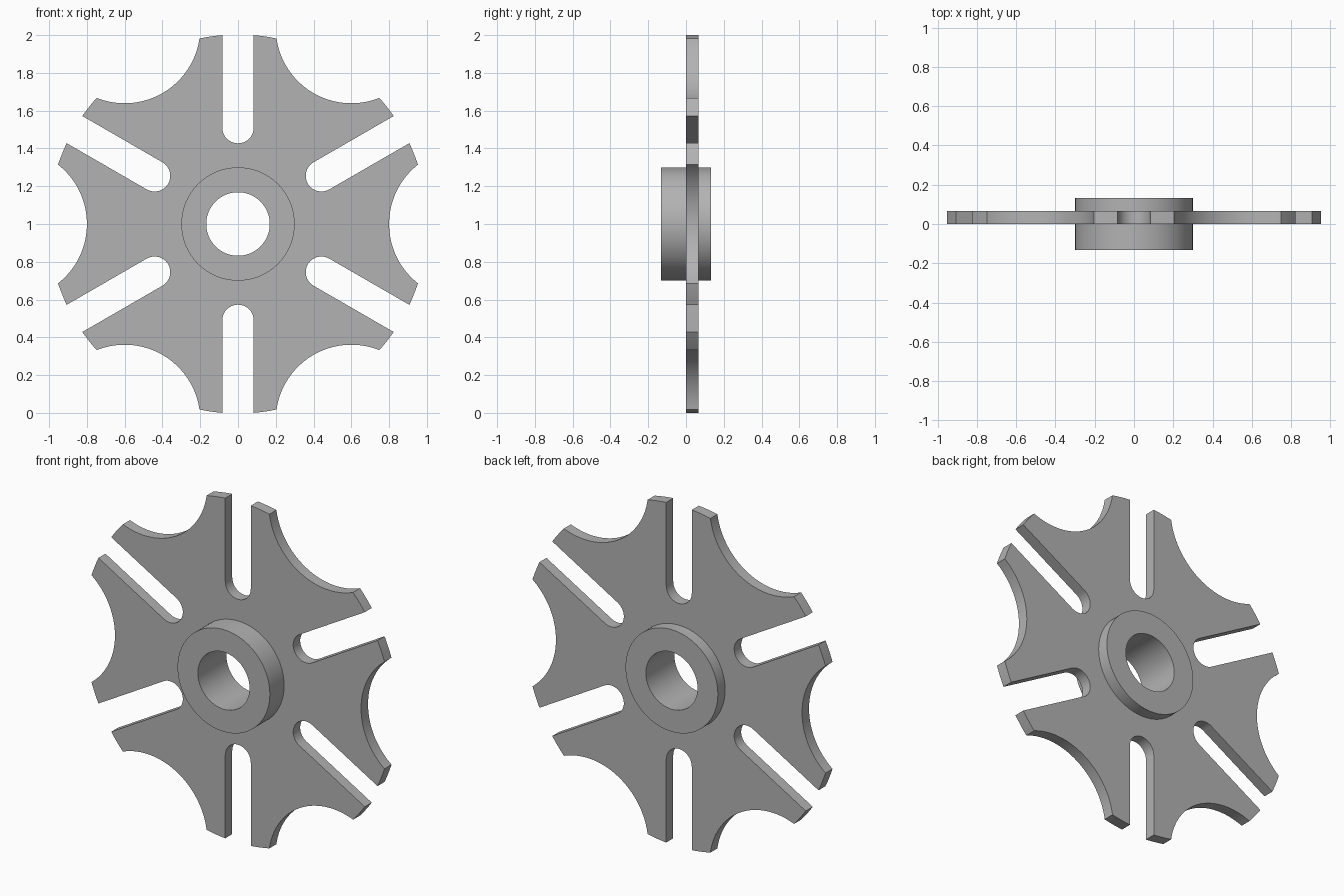
import bpy, bmesh
from math import sin, cos, pi, radians, sqrt, asin, atan2
from mathutils import Vector, Matrix

old = bpy.data.objects.get("Cube")
if old:
    bpy.data.objects.remove(old, do_unlink=True)

# Main dimensions
RIM = 1.003
HUB_R, BORE_R, HUB_HALF = 0.3, 0.168, 0.133
PLATE_T = 0.065
SLOT_HALF, SLOT_CENTRE = 0.083, 0.51
SCALLOP_D, SCALLOP_R = 1.2, 0.4
SLOTS = 6
HALF = pi / SLOTS
AXLE = Vector((0, 0, 1))

steel = bpy.data.materials.new("grey steel")
steel.use_nodes = True
GREY = (0.45, 0.45, 0.45, 1)
steel.diffuse_color = GREY
steel.node_tree.nodes["Principled BSDF"].inputs["Base Color"].default_value = GREY


def arc(cx, cy, r, a0, a1, n):
    return [Vector((cx + r * cos(a0 + (a1 - a0) * i / n),
                    cy + r * sin(a0 + (a1 - a0) * i / n))) for i in range(n + 1)]


def make_object(name, bm):
    bmesh.ops.recalc_face_normals(bm, faces=bm.faces)
    mesh = bpy.data.meshes.new(name)
    bm.to_mesh(mesh)
    bm.free()
    obj = bpy.data.objects.new(name, mesh)
    bpy.context.collection.objects.link(obj)
    mesh.materials.append(steel)
    bpy.ops.object.select_all(action="DESELECT")
    obj.select_set(True)
    bpy.context.view_layer.objects.active = obj
    bpy.ops.object.shade_smooth_by_angle(angle=radians(30))
    return obj


def half_outline():
    """Scallop middle to slot bottom, with the scallop centred on local +x."""
    tip_x = (RIM ** 2 + SCALLOP_D ** 2 - SCALLOP_R ** 2) / (2 * SCALLOP_D)
    tip_y = sqrt(RIM ** 2 - tip_x ** 2)
    scallop = arc(SCALLOP_D, 0, SCALLOP_R, pi,
                  atan2(tip_y, tip_x - SCALLOP_D), 20)
    rim = arc(0, 0, RIM, atan2(tip_y, tip_x), HALF - asin(SLOT_HALF / RIM), 6)
    sx, sy = SLOT_CENTRE * cos(HALF), SLOT_CENTRE * sin(HALF)
    slot_end = arc(sx, sy, SLOT_HALF, HALF - pi / 2, HALF - pi, 10)
    return scallop + rim[1:] + slot_end


# Slotted plate: one sector from slot to slot, repeated round the axle
upper = half_outline()
lower = [Vector((p.x, -p.y)) for p in reversed(upper[1:])]
sector = lower + upper + arc(0, 0, HUB_R, HALF, -HALF, 16)
bm = bmesh.new()
for k in range(SLOTS):
    turn = Matrix.Rotation(k * 2 * HALF, 2)
    points = [turn @ p for p in sector]
    bm.faces.new([bm.verts.new((p.x, 0, p.y + 1)) for p in points])
bmesh.ops.remove_doubles(bm, verts=bm.verts, dist=0.0001)
extruded = bmesh.ops.extrude_face_region(bm, geom=bm.faces[:], use_keep_orig=True)
bmesh.ops.translate(bm, vec=(0, PLATE_T, 0),
                    verts=[g for g in extruded["geom"] if isinstance(g, bmesh.types.BMVert)])
make_object("slotted_plate", bm)

# Hub: rectangular section spun round the axle
bm = bmesh.new()
section = [(BORE_R, -HUB_HALF), (HUB_R, -HUB_HALF), (HUB_R, HUB_HALF), (BORE_R, HUB_HALF)]
ring = [bm.verts.new((x, y, 1)) for x, y in section]
edges = [bm.edges.new((ring[i], ring[(i + 1) % 4])) for i in range(4)]
bmesh.ops.spin(bm, geom=ring + edges, cent=AXLE, axis=(0, 1, 0),
               angle=2 * pi, steps=96, use_merge=False)
bmesh.ops.remove_doubles(bm, verts=bm.verts, dist=0.0001)
make_object("hub", bm)
